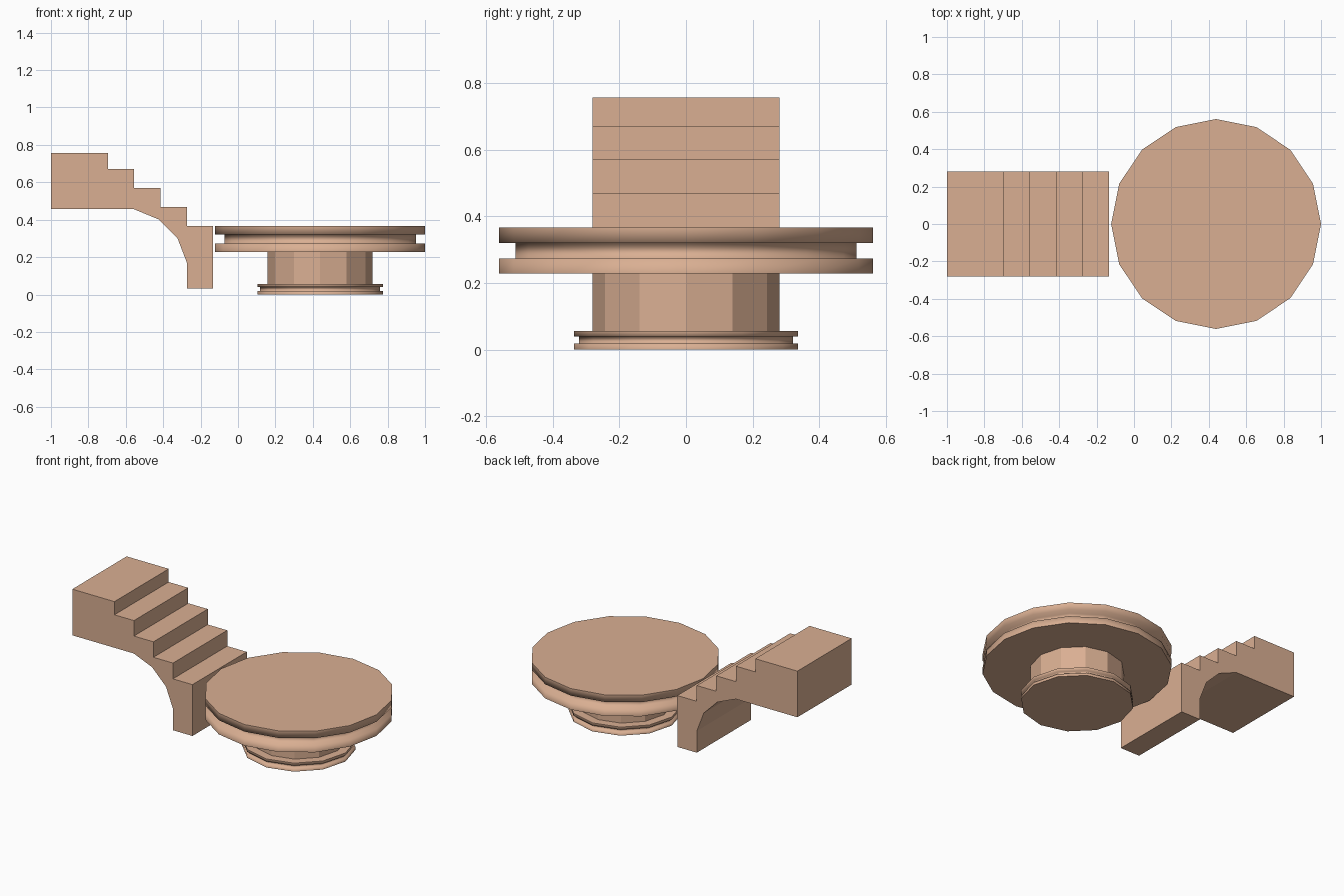
import bpy, bmesh, math

if "Cube" in bpy.data.objects:
    bpy.data.objects.remove(bpy.data.objects["Cube"])

mat = bpy.data.materials.new("warm tan")
mat.diffuse_color = (0.70, 0.43, 0.29, 1)
mat.use_nodes = True
mat.node_tree.nodes["Principled BSDF"].inputs["Base Color"].default_value = mat.diffuse_color
CX = 0.439  # centre of the round platform


def finish(name, bm):
    bmesh.ops.recalc_face_normals(bm, faces=bm.faces[:])
    me = bpy.data.meshes.new(name)
    bm.to_mesh(me)
    bm.free()
    me.materials.append(mat)
    ob = bpy.data.objects.new(name, me)
    bpy.context.collection.objects.link(ob)
    return ob


def lathe(name, profile, sides, smooth):
    """Turn (radius, z) pairs around the platform axis, with flat caps."""
    bm = bmesh.new()
    rings = []
    for r, z in profile:
        rings.append([bm.verts.new((CX + r * math.cos(2 * math.pi * i / sides),
                                    r * math.sin(2 * math.pi * i / sides), z))
                      for i in range(sides)])
    for a, b in zip(rings, rings[1:]):
        for i in range(sides):
            j = (i + 1) % sides
            f = bm.faces.new((a[i], a[j], b[j], b[i]))
            f.smooth = smooth
    for cap in (rings[0][::-1], rings[-1]):
        f = bm.faces.new(cap)
        for e in f.edges:
            e.smooth = False
    return finish(name, bm)


def grooved(outer, inner, z0, z1, z2, z3):
    return [(outer, z0), (outer, z1), (inner, z1),
            (inner, z2), (outer, z2), (outer, z3)]


# Round platform: grooved base, faceted column, grooved top
lathe("platform_base", grooved(0.336, 0.321, 0.0, 0.018, 0.039, 0.056), 12, True)
lathe("platform_column", [(0.28, 0.056), (0.28, 0.228)], 12, False)
lathe("platform_top", grooved(0.561, 0.512, 0.228, 0.273, 0.320, 0.366), 16, True)

# Staircase: stepped side profile with an arched underside, extruded along y
outline = [(-1, 0.456), (-1, 0.757), (-0.696, 0.757)]
x, zs = -0.696, [0.671, 0.570, 0.469, 0.366]
for z in zs:
    outline.append((x, z))
    x += 0.1408
    outline.append((x, z))
outline += [(-0.133, 0.031), (-0.274, 0.031), (-0.274, 0.172),
            (-0.324, 0.302), (-0.423, 0.401), (-0.556, 0.456)]
bm = bmesh.new()
face = bm.faces.new([bm.verts.new((px, -0.28, pz)) for px, pz in outline])
ext = bmesh.ops.extrude_face_region(bm, geom=[face])
bmesh.ops.translate(bm, vec=(0, 0.56, 0),
                    verts=[g for g in ext["geom"] if isinstance(g, bmesh.types.BMVert)])
finish("staircase", bm)
